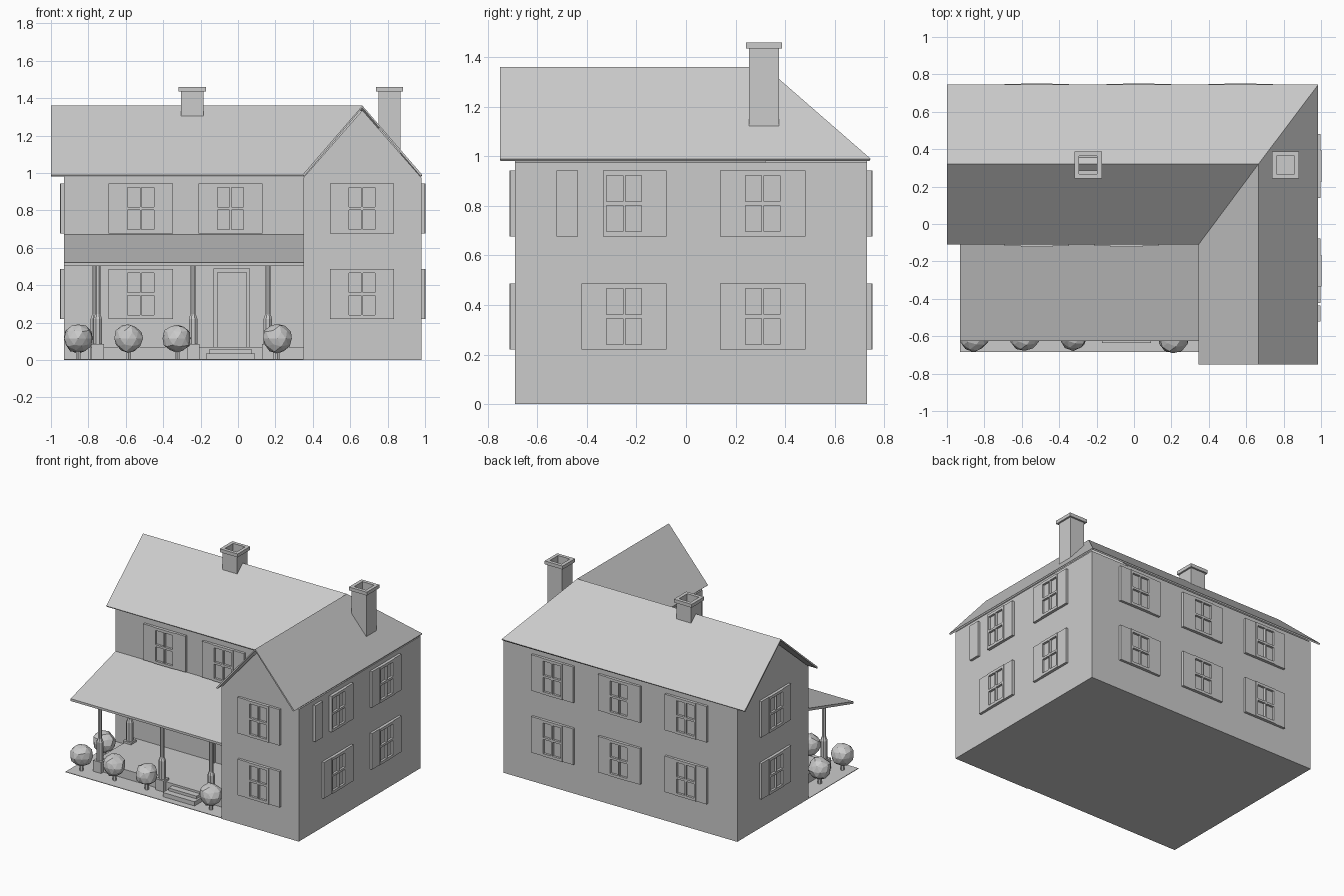
import bpy, bmesh, math, random
from mathutils import Matrix, Vector

if "Cube" in bpy.data.objects:
    bpy.data.objects.remove(bpy.data.objects["Cube"])

random.seed(4)


def finish(name, bm, mat=Matrix()):
    bmesh.ops.recalc_face_normals(bm, faces=bm.faces)
    me = bpy.data.meshes.new(name)
    bm.to_mesh(me)
    bm.free()
    ob = bpy.data.objects.new(name, me)
    ob.matrix_world = mat
    bpy.context.collection.objects.link(ob)
    return ob


def add_box(bm, x0, x1, y0, y1, z0, z1):
    m = Matrix.Translation(((x0 + x1) / 2, (y0 + y1) / 2, (z0 + z1) / 2))
    m = m @ Matrix.Diagonal((x1 - x0, y1 - y0, z1 - z0, 1))
    return bmesh.ops.create_cube(bm, size=1, matrix=m)["verts"]


def box(name, *dims):
    bm = bmesh.new()
    add_box(bm, *dims)
    return finish(name, bm)


def prism(name, pts, axis, a, b):
    """Extrude a profile of (horizontal, z) points along x or y."""
    bm = bmesh.new()
    co = (lambda h, z: (a, h, z)) if axis == "x" else (lambda h, z: (h, a, z))
    f = bm.faces.new([bm.verts.new(co(h, z)) for h, z in pts])
    r = bmesh.ops.extrude_face_region(bm, geom=[f], use_keep_orig=True)
    v = [g for g in r["geom"] if isinstance(g, bmesh.types.BMVert)]
    bmesh.ops.translate(bm, verts=v, vec=(b - a, 0, 0) if axis == "x" else (0, b - a, 0))
    return finish(name, bm)


# House walls: main block, front wing, back corner under the hip
prism("main_walls", [(-.10, 0), (.73, 0), (.73, .98), (.32, 1.335), (-.10, .98)], "x", -.93, .665)
prism("wing_walls", [(.35, 0), (.98, 0), (.98, .975), (.665, 1.335), (.35, .975)], "y", -.69, .32)
box("corner_walls", .6, .98, .3, .73, 0, .975)
box("ground_plate", -.93, .98, -.685, .73, 0, .004)

# L-shaped roof with valley and hip
bm = bmesh.new()
P = {k: bm.verts.new(c) for k, c in {
    "A": (-1, .32, 1.36), "B": (.665, .32, 1.36), "C": (.665, -.75, 1.36),
    "L": (-1, -.11, .99), "V": (.345, -.11, .99), "W": (.345, -.75, .99),
    "E": (.985, -.75, .99), "H": (.985, .745, .99), "K": (-1, .745, .99)}.items()}
for face in ("LVBA", "WCBV", "CEHB", "ABHK"):
    bm.faces.new([P[k] for k in face])
roof = finish("roof", bm)
if roof.data.polygons[0].normal.z < 0:
    roof.data.flip_normals()
mod = roof.modifiers.new("thickness", "SOLIDIFY")
mod.thickness, mod.offset = .012, -1


# Chimneys: shaft, flared cap, hollow top
def chimney(name, x, y, z0):
    bm = bmesh.new()
    rings = []
    for r, z in ((.06, z0), (.06, 1.435), (.073, 1.435), (.073, 1.46), (.048, 1.46), (.048, 1.33)):
        rings.append([bm.verts.new((x + r * sx, y + r * sy, z))
                      for sx, sy in ((-1, -1), (1, -1), (1, 1), (-1, 1))])
    for a, b in zip(rings, rings[1:]):
        for i in range(4):
            j = (i + 1) % 4
            bm.faces.new((a[i], a[j], b[j], b[i]))
    bm.faces.new(rings[0])
    bm.faces.new(rings[-1])
    finish(name, bm)


chimney("ridge_chimney", -.245, .315, 1.25)
chimney("side_chimney", .81, .315, 1.05)


# Windows: frame with four recessed panes, plus a shutter on each side
def window(name, pos, angle, left_shift=0):
    mat = Matrix.Translation(pos) @ Matrix.Rotation(math.radians(angle), 4, "Z")
    xs = [-.085, -.07, -.005, .005, .07, .085]
    zs = [-.133, -.113, -.008, .008, .113, .133]
    bm = bmesh.new()
    g = [[bm.verts.new((x, 0, z)) for z in zs] for x in xs]
    for i in range(5):
        for j in range(5):
            if not (i % 2 and j % 2):
                bm.faces.new((g[i][j], g[i + 1][j], g[i + 1][j + 1], g[i][j + 1]))
    r = bmesh.ops.extrude_face_region(bm, geom=bm.faces[:])
    bmesh.ops.translate(bm, vec=(0, -.022, 0),
                        verts=[v for v in r["geom"] if isinstance(v, bmesh.types.BMVert)])
    for i in (1, 3):
        for j in (1, 3):
            bm.faces.new([bm.verts.new((x, -.006, z)) for x, z in (
                (xs[i], zs[j]), (xs[i + 1], zs[j]), (xs[i + 1], zs[j + 1]), (xs[i], zs[j + 1]))])
    finish(name + "_frame", bm, mat)
    bm = bmesh.new()
    add_box(bm, .085, .172, -.018, 0, -.133, .133)
    add_box(bm, -.172 + left_shift, -.085 + left_shift, -.018, 0, -.133, .133)
    finish(name + "_shutters", bm, mat)


UP, LOW = .81, .353
for x in (-.52, -.04):
    window("front_upper_window", (x, -.10, UP), 0)
window("front_lower_window", (-.52, -.10, LOW), 0)
for z in (UP, LOW):
    window("wing_window", (.663, -.69, z), 0)
    window("left_window", (-.93, .30, z), -90)
    window("right_rear_window", (.98, .31, z), 90)
    window("right_front_window", (.98, -.25, z), 90, -.1 if z == UP else 0)
    for x in (-.52, .025, .57):
        window("back_window", (x, .73, z), 180)

# Front door: frame, leaf and two panels
bm = bmesh.new()
add_box(bm, -.13, -.11, -.122, -.09, .07, .49)
add_box(bm, .045, .065, -.122, -.09, .07, .49)
add_box(bm, -.11, .045, -.122, -.09, .468, .49)
finish("door_frame", bm)
box("door_leaf", -.11, .045, -.108, -.09, .07, .468)
bm = bmesh.new()
add_box(bm, -.09, .025, -.114, -.10, .12, .335)
add_box(bm, -.085, .02, -.114, -.10, .37, .45)
finish("door_panels", bm)

# Porch: sloped roof slab, floor and steps
prism("porch_roof", [(-.625, .503), (-.625, .52), (-.10, .67), (-.10, .65)], "x", -.93, .352)
box("porch_floor", -.79, .35, -.545, -.10, 0, .07)
box("upper_step", -.155, .075, -.59, -.54, 0, .055)
box("lower_step", -.17, .09, -.635, -.54, 0, .035)


# Porch columns: plinth, thick lower post, slim upper post
def column(x, y, top):
    bm = bmesh.new()
    add_box(bm, x - .033, x + .033, y - .033, y + .033, 0, .085)
    for r1, r2, z0, z1 in ((.025, .025, .085, .22), (.025, .015, .22, .245),
                           (.015, .015, .245, top - .02), (.022, .022, top - .02, top)):
        bmesh.ops.create_cone(bm, cap_ends=True, segments=8, radius1=r1, radius2=r2, depth=z1 - z0,
                              matrix=Matrix.Translation((x, y, (z0 + z1) / 2))
                              @ Matrix.Rotation(math.pi / 8, 4, "Z"))
    finish("porch_column", bm)


for x in (-.75, -.24, .16):
    column(x, -.54, .53)
column(-.765, -.17, .635)

# Faceted round bushes on short stems
for x, y in ((-.855, -.605), (-.585, -.605), (-.325, -.6), (.21, -.615), (-.855, -.34)):
    bm = bmesh.new()
    bmesh.ops.create_icosphere(bm, subdivisions=2, radius=.08)
    for v in bm.verts:
        v.co *= random.uniform(.9, 1.03)
    bmesh.ops.convex_hull(bm, input=bm.verts[:])
    bmesh.ops.translate(bm, verts=bm.verts, vec=(x, y, .115))
    finish("bush", bm)
    bm = bmesh.new()
    bmesh.ops.create_cone(bm, cap_ends=True, segments=6, radius1=.014, radius2=.014, depth=.06,
                          matrix=Matrix.Translation((x, y, .03)))
    finish("bush_stem", bm)
